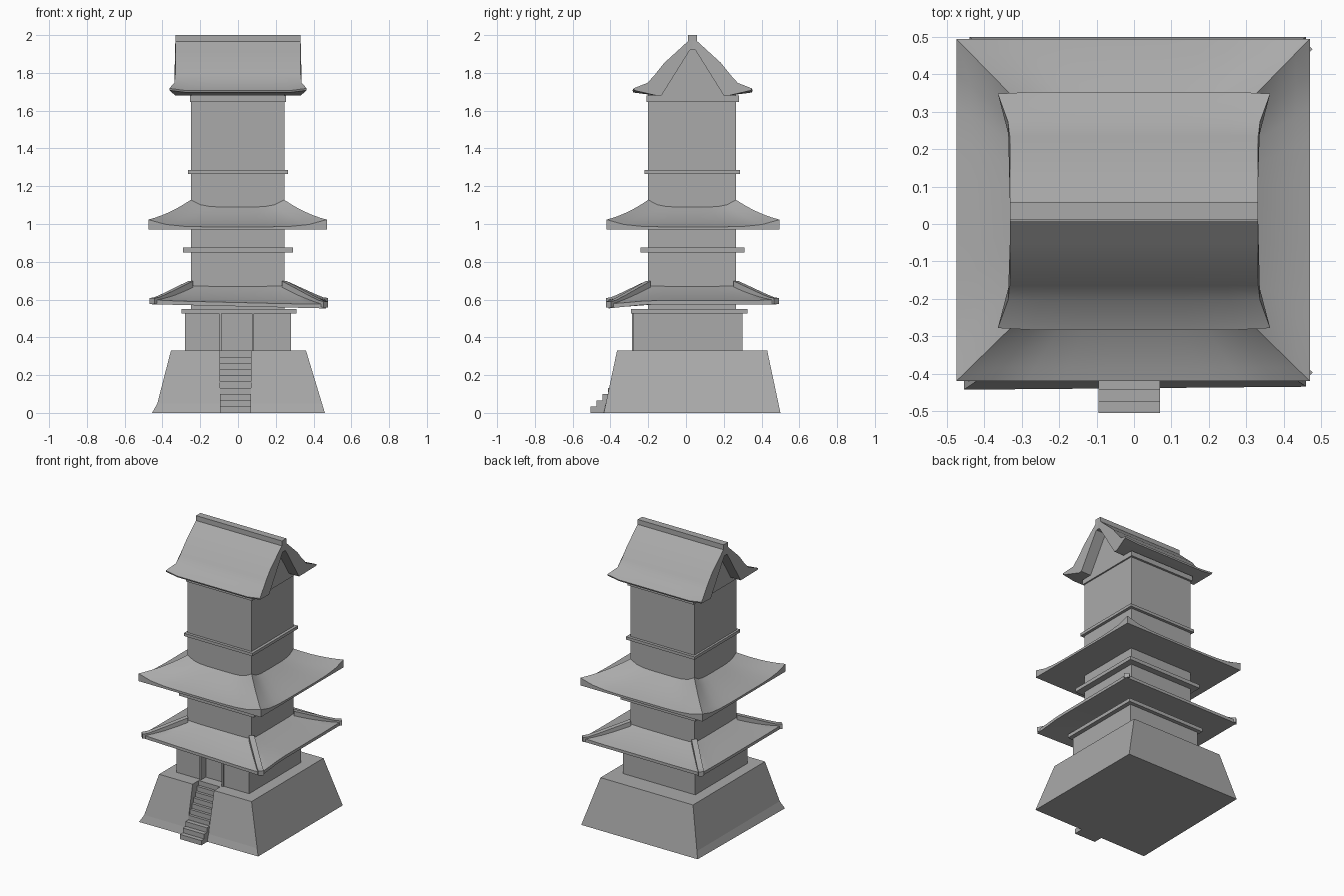
import bpy, bmesh
from mathutils import Vector

cube = bpy.data.objects.get("Cube")
if cube:
    bpy.data.objects.remove(cube)

stone = bpy.data.materials.new("grey stone")
stone.use_nodes = True
stone.diffuse_color = (0.4, 0.4, 0.4, 1)
stone.node_tree.nodes["Principled BSDF"].inputs["Base Color"].default_value = (0.4, 0.4, 0.4, 1)


def finish(name, bm, smooth=False):
    bmesh.ops.remove_doubles(bm, verts=bm.verts, dist=0.0005)
    bmesh.ops.recalc_face_normals(bm, faces=bm.faces)
    mesh = bpy.data.meshes.new(name)
    bm.to_mesh(mesh)
    bm.free()
    mesh.materials.append(stone)
    obj = bpy.data.objects.new(name, mesh)
    bpy.context.collection.objects.link(obj)
    if smooth:
        bpy.ops.object.select_all(action='DESELECT')
        obj.select_set(True)
        bpy.context.view_layer.objects.active = obj
        bpy.ops.object.shade_smooth_by_angle(angle=0.5)
    return obj


def ring(rect, z):
    x0, x1, y0, y1 = rect
    return [Vector(c) for c in ((x0, y0, z), (x1, y0, z), (x1, y1, z), (x0, y1, z))]


def loft(name, rings, smooth=False, capped=True, closed=False):
    """Bridge equal loops of points; closed joins the last loop to the first."""
    bm = bmesh.new()
    loops = [[bm.verts.new(p) for p in r] for r in rings]
    pairs = list(zip(loops, loops[1:]))
    if closed:
        pairs.append((loops[-1], loops[0]))
    for a, b in pairs:
        for i in range(len(a)):
            j = (i + 1) % len(a)
            bm.faces.new((a[i], a[j], b[j], b[i]))
    if capped and not closed:
        bm.faces.new(loops[0])
        bm.faces.new(loops[-1])
    return finish(name, bm, smooth)


def box(name, rect, z0, z1):
    return loft(name, [ring(rect, z0), ring(rect, z1)])


def cut(target, cutter):
    mod = target.modifiers.new("recess", 'BOOLEAN')
    mod.operation, mod.solver, mod.object = 'DIFFERENCE', 'EXACT', cutter
    cutter.hide_render = True
    cutter.hide_set(True)
    cutter.display_type = 'WIRE'


# Sloped base, with one corner flared at the foot and a channel for the stairs
foot, shoulder = ring((-0.44, 0.46, -0.435, 0.5), 0), ring((-0.355, 0.36, -0.365, 0.43), 0.33)
ankle = [f.lerp(s, 0.15) for f, s in zip(foot, shoulder)]
foot[0] += Vector((-0.015, -0.008, 0))
base = loft("base", [foot, ankle, shoulder])
stair_x = (-0.095, 0.07)


def stair_side(x):
    pts = [(-0.6, 0.09), (-0.42, 0.09), (-0.24, 0.32), (-0.24, 0.4), (-0.6, 0.4)]
    return [(x, y, z) for y, z in pts]


cut(base, loft("stair_channel_cutter", [stair_side(x) for x in stair_x]))

# Steps climb in one flight to the door
count = 10
for i in range(count):
    y = -0.505 + 0.031 * min(i, 3) + 0.019 * max(i - 3, 0)
    top = 0.33 * (i + 1) / count
    box(f"step_{i + 1}", (*stair_x, y, y + 0.06), max(0, top - 0.07), top)

# Walls of each storey, the lowest with a recessed doorway
ground = box("ground_storey", (-0.28, 0.28, -0.277, 0.298), 0.3, 0.53)
cut(ground, box("doorway_cutter", (-0.1, 0.085, -0.4, -0.23), 0.2, 0.525))
for side, x in (("right", -0.1), ("left", 0.073)):
    box(f"door_post_{side}", (x, x + 0.012, -0.285, -0.23), 0.33, 0.525)
wall = (-0.25, 0.245, -0.2, 0.265)
box("upper_storeys", wall, 0.52, 1.69)

# Ledges around the storeys
for name, rect, z0, z1 in (
        ("ground_ledge", (-0.3, 0.31, -0.26, 0.325), 0.525, 0.55),
        ("ground_ledge_front", (-0.3, 0.31, -0.29, -0.2), 0.525, 0.55),
        ("middle_ledge", (-0.29, 0.29, -0.24, 0.31), 0.85, 0.875),
        ("upper_ledge", (-0.265, 0.265, -0.22, 0.285), 1.265, 1.285),
        ("top_ledge", (-0.255, 0.255, -0.21, 0.28), 1.645, 1.68)):
    box(name, rect, z0, z1)


def skirt_roof(name, outer, z_under, z_eave, z_top, lift, sag):
    """Four-sided concave roof whose hips rise by lift at the corners."""
    rows, cols = 6, 10

    def loop(t, height):
        corners = [a.lerp(b, t) for a, b in zip(ring(outer, 0), ring(wall, 0))]
        pts = []
        for i in range(4):
            for c in range(cols):
                s = c / cols
                p = corners[i].lerp(corners[(i + 1) % 4], s)
                p.z = height + lift * abs(2 * s - 1) ** 5 if height > z_under else height
                pts.append(p)
        return pts

    loops = [loop(1, z_under), loop(0, z_under)]
    for r in range(rows + 1):
        t = r / rows
        loops.append(loop(t, z_eave + (z_top - z_eave) * t - sag * 4 * t * (1 - t)))
    return loft(name, loops, smooth=True, closed=True)


lower = (-0.455, 0.465, -0.41, 0.48)
lower_roof = skirt_roof("lower_roof", lower, 0.575, 0.595, 0.67, 0.004, 0.008)
# The front left corner of the lower roof sags
for v in lower_roof.data.vertices:
    reach = max(0, (v.co.x + 0.45) / 0.92) * max(0, (-0.2 - v.co.y) / 0.21)
    v.co.z -= 0.022 * reach
skirt_roof("middle_roof", (-0.475, 0.47, -0.42, 0.495), 0.97, 0.985, 1.09, 0.038, 0.012)

# Raised ribs along the hips of the lower roof
for i, (a, b) in enumerate(zip(ring(lower, 0), ring(wall, 0))):
    along = (b - a).normalized()
    across = Vector((-along.y, along.x, 0)) * 0.018
    drop = 0.018 if i == 1 else 0
    sections = []
    for t, z in ((0, 0.608), (0.12, 0.612), (0.3, 0.628), (1, 0.698)):
        p = a.lerp(b, t)
        p.z = z - drop * (1 - t)
        low = Vector((0, 0, -0.032))
        sections.append([p - across, p + across, p + across + low, p - across + low])
    loft(f"hip_rib_{i + 1}", sections)

# Gabled top roof: one thick curved slope on each side of the ridge
mid = 0.035
slope = [(0, 1.97), (0.027, 1.965), (0.085, 1.912), (0.15, 1.853), (0.2, 1.79), (0.24, 1.745),
         (0.318, 1.706), (0.314, 1.696), (0.19, 1.68), (0.165, 1.68), (0.015, 1.92), (0, 1.92)]


def roof_section(x_sign, side, inward):
    pts = []
    for d, z in slope:
        flare = max(0, d - 0.225) / 0.093
        x = (0.332 + 0.032 * flare) * (1 - inward)
        lift = 0 if inward else 0.012 * flare
        pts.append((x_sign * x, mid + side * (d - 0.4 * lift), z + lift))
    return pts


for label, side in (("front", -1), ("back", 1)):
    stations = [(-1, 0), (-1, 0.25), (-1, 0.6), (1, 0.6), (1, 0.25), (1, 0)]
    loft(f"top_roof_{label}", [roof_section(sx, side, k) for sx, k in stations], smooth=True)
box("ridge_beam", (-0.332, 0.332, mid - 0.024, mid + 0.024), 1.95, 2.0)

# Gable walls set back beneath the top roof
gable = [(-0.17, 1.675), (0.17, 1.675), (0.02, 1.925), (-0.02, 1.925)]
loft("gable_walls", [[(x, mid + d, z) for d, z in gable] for x in (-0.255, 0.255)])
